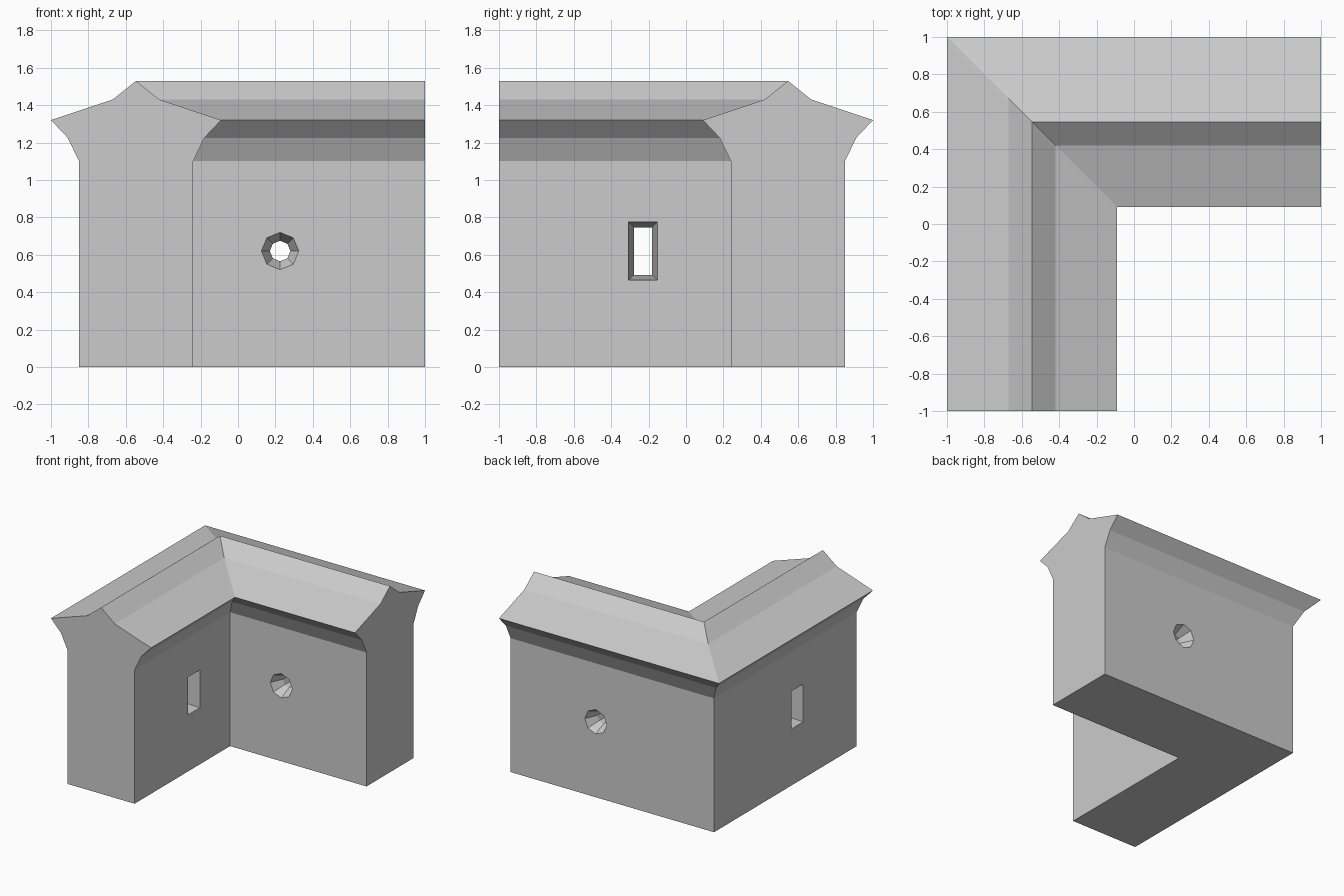
import bpy, bmesh
from math import sin, cos, pi

if "Cube" in bpy.data.objects:
    bpy.data.objects.remove(bpy.data.objects["Cube"])

MID = 0.545    # centre line of both arms (x = -MID, y = MID)
HALF = 0.305   # half the wall thickness


def loft(name, rings):
    """Closed solid through a list of equal-length point rings."""
    bm = bmesh.new()
    loops = [[bm.verts.new(p) for p in ring] for ring in rings]
    n = len(loops[0])
    for a, b in zip(loops, loops[1:]):
        for i in range(n):
            j = (i + 1) % n
            bm.faces.new((a[i], a[j], b[j], b[i]))
    bm.faces.new(loops[0])
    bm.faces.new(loops[-1])
    bmesh.ops.recalc_face_normals(bm, faces=bm.faces)
    mesh = bpy.data.meshes.new(name)
    bm.to_mesh(mesh)
    bm.free()
    obj = bpy.data.objects.new(name, mesh)
    bpy.context.collection.objects.link(obj)
    return obj


# Corner wall: mirrored half profile swept round a mitred corner
half = [(HALF, 0), (HALF, 1.10), (0.365, 1.225), (0.455, 1.32), (0.125, 1.43)]
profile = [(-MID - o, z) for o, z in half] + [(-MID, 1.53)]
profile += [(-MID + o, z) for o, z in reversed(half)]
wall = loft("corner_wall", [
    [(x, -1, z) for x, z in profile],
    [(x, -x, z) for x, z in profile],
    [(1, -x, z) for x, z in profile],
])


def cut_hole(name, outer, inner, flare, place):
    """Cut a hole that is wide at both wall faces and narrow inside."""
    stations = [(-HALF - 0.1, outer), (-HALF, outer), (-HALF + flare, inner)]
    if flare < HALF:
        stations.append((HALF - flare, inner))
    stations += [(HALF, outer), (HALF + 0.1, outer)]
    cutter = loft(name, [[place(u, v, d) for u, v in ring] for d, ring in stations])
    cutter.hide_render = True
    mod = wall.modifiers.new(name, 'BOOLEAN')
    mod.operation = 'DIFFERENCE'
    mod.solver = 'EXACT'
    mod.object = cutter
    bpy.context.view_layer.objects.active = wall
    bpy.ops.object.modifier_apply(modifier=mod.name)
    bpy.data.objects.remove(cutter)


def octagon(r):
    return [(r * cos(i * pi / 4), r * sin(i * pi / 4)) for i in range(8)]


def rectangle(w, h):
    return [(-w, -h), (w, -h), (w, h), (-w, h)]


# Round loophole in the back arm
cut_hole("round_hole_cutter", octagon(0.1), octagon(0.055), 0.1,
         lambda u, v, d: (0.225 + u, MID + d, 0.62 + v))
# Slot loophole in the left arm
cut_hole("slot_hole_cutter", rectangle(0.077, 0.155), rectangle(0.047, 0.127), HALF,
         lambda u, v, d: (-MID + d, -0.23 + u, 0.62 + v))
